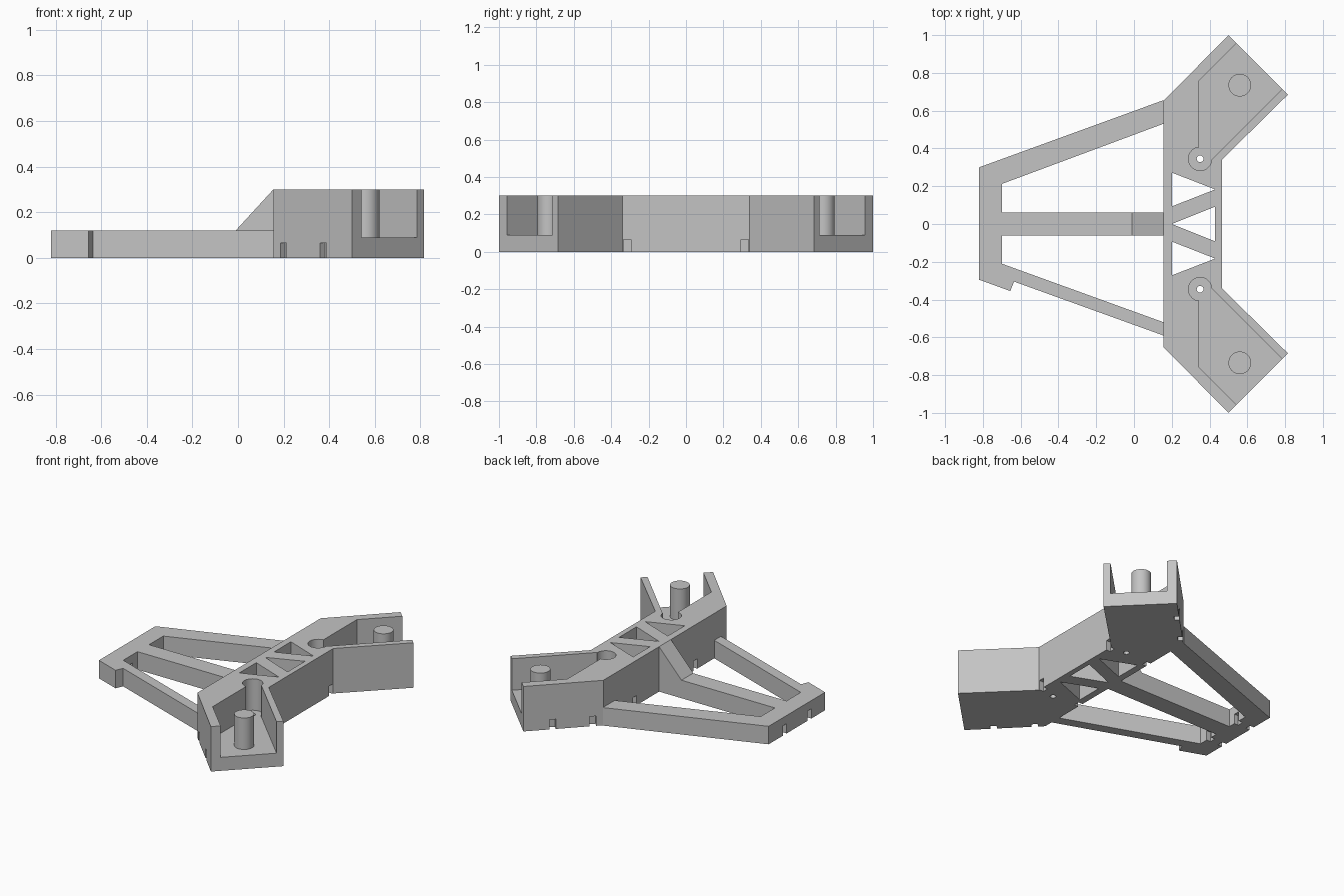
import bpy
import bmesh
import math

old = bpy.data.objects.get("Cube")
if old:
    bpy.data.objects.remove(old, do_unlink=True)

grey = bpy.data.materials.new("light grey plastic")
grey.use_nodes = True
colour = (0.55, 0.55, 0.55, 1)
grey.diffuse_color = colour
grey.node_tree.nodes["Principled BSDF"].inputs["Base Color"].default_value = colour

BODY_H, FRAME_H, FLOOR = 0.30, 0.12, 0.09


def add_prism(bm, points, z0, z1):
    """Extrude a flat outline from z0 to z1."""
    face = bm.faces.new([bm.verts.new((x, y, z0)) for x, y in points])
    new = bmesh.ops.extrude_face_region(bm, geom=[face])["geom"]
    verts = [v for v in new if isinstance(v, bmesh.types.BMVert)]
    bmesh.ops.translate(bm, verts=verts, vec=(0, 0, z1 - z0))


def make(name, prisms):
    bm = bmesh.new()
    for points, z0, z1 in prisms:
        add_prism(bm, points, z0, z1)
    bmesh.ops.recalc_face_normals(bm, faces=bm.faces)
    mesh = bpy.data.meshes.new(name)
    bm.to_mesh(mesh)
    bm.free()
    mesh.materials.append(grey)
    obj = bpy.data.objects.new(name, mesh)
    bpy.context.collection.objects.link(obj)
    return obj


def cut(obj, prisms):
    """Subtract prisms from an object and bake the result."""
    cutter = make("cutter", prisms)
    cutter.hide_render = True
    mod = obj.modifiers.new("cut", "BOOLEAN")
    mod.operation = "DIFFERENCE"
    mod.solver = "EXACT"
    mod.object = cutter
    graph = bpy.context.evaluated_depsgraph_get()
    baked = bpy.data.meshes.new_from_object(obj.evaluated_get(graph))
    obj.modifiers.clear()
    obj.data = baked
    bpy.data.objects.remove(cutter, do_unlink=True)


def circle(x, y, r, n=32):
    return [(x + r * math.cos(math.tau * i / n), y + r * math.sin(math.tau * i / n))
            for i in range(n)]


def flip(points):
    return [(x, -y) for x, y in reversed(points)]


def both(points, z0, z1):
    return [(points, z0, z1), (flip(points), z0, z1)]


def notch(x, y, angle=0):
    """Small square slot in a bottom edge."""
    c, s = math.cos(angle), math.sin(angle)
    corners = [(-0.03, -0.02), (0.03, -0.02), (0.03, 0.02), (-0.03, 0.02)]
    return both([(x + u * c - v * s, y + u * s + v * c) for u, v in corners], -0.05, 0.065)


# Tall crossbeam with angled ends
half = [(0.465, 0.34), (0.815, 0.685), (0.50, 1.0), (0.155, 0.65)]
body = make("crossbeam", [(half + flip(half), 0, BODY_H)])

# Open-ended pockets, their round ends and the cable holes
pocket = [(0.345, 0.345), (0.415, 0.345), (0.885, 0.815), (0.645, 1.06), (0.345, 0.76)]
cut(body, both(pocket, FLOOR, 0.5))
cut(body, both(circle(0.35, 0.345, 0.062), FLOOR, 0.5))
cut(body, both(circle(0.35, 0.345, 0.018, 16), -0.1, 0.2))

# Truss openings
side = [(0.20, 0.093), (0.43, 0.183), (0.20, 0.272)]
middle = [(0.20, 0), (0.43, -0.092), (0.43, 0.092)]
cut(body, both(side, -0.1, 0.5) + [(middle, -0.1, 0.5)])

# Slots along the crossbeam's bottom edges
cut(body, notch(0.155, 0.32) + notch(0.465, 0.315)
    + notch(0.20, 0.695, math.radians(135)) + notch(0.375, 0.872, math.radians(135)))

# Round pins in the pockets
pins = make("pins", both(circle(0.56, 0.735, 0.06), FLOOR, BODY_H))

# Low frame: end bar, two slanted arms and a middle bar
outline = [(-0.82, 0.30), (-0.82, -0.295), (-0.655, -0.355), (-0.635, -0.305),
           (0.155, -0.59), (0.155, 0.655)]
frame = make("low_frame", [(outline, 0, FRAME_H)])
back_window = [(-0.70, 0.062), (0.20, 0.062), (0.20, 0.547), (-0.70, 0.212)]
front_window = [(-0.70, -0.06), (-0.70, -0.21), (0.20, -0.536), (0.20, -0.06)]
cut(frame, [(back_window, -0.1, 0.3), (front_window, -0.1, 0.3)])
cut(frame, notch(-0.82, 0.13) + notch(-0.70, 0.13))

# Sloped gusset between the middle bar and the crossbeam
gusset = make("gusset", [([(-0.01, FRAME_H), (0.155, FRAME_H), (0.155, BODY_H)], -0.062, 0.062)])
gusset.rotation_euler.x = math.radians(90)

for obj in (body, pins, frame, gusset):
    bpy.context.view_layer.objects.active = obj
    for other in bpy.context.view_layer.objects:
        other.select_set(other == obj)
    bpy.ops.object.shade_smooth_by_angle(angle=math.radians(30))
